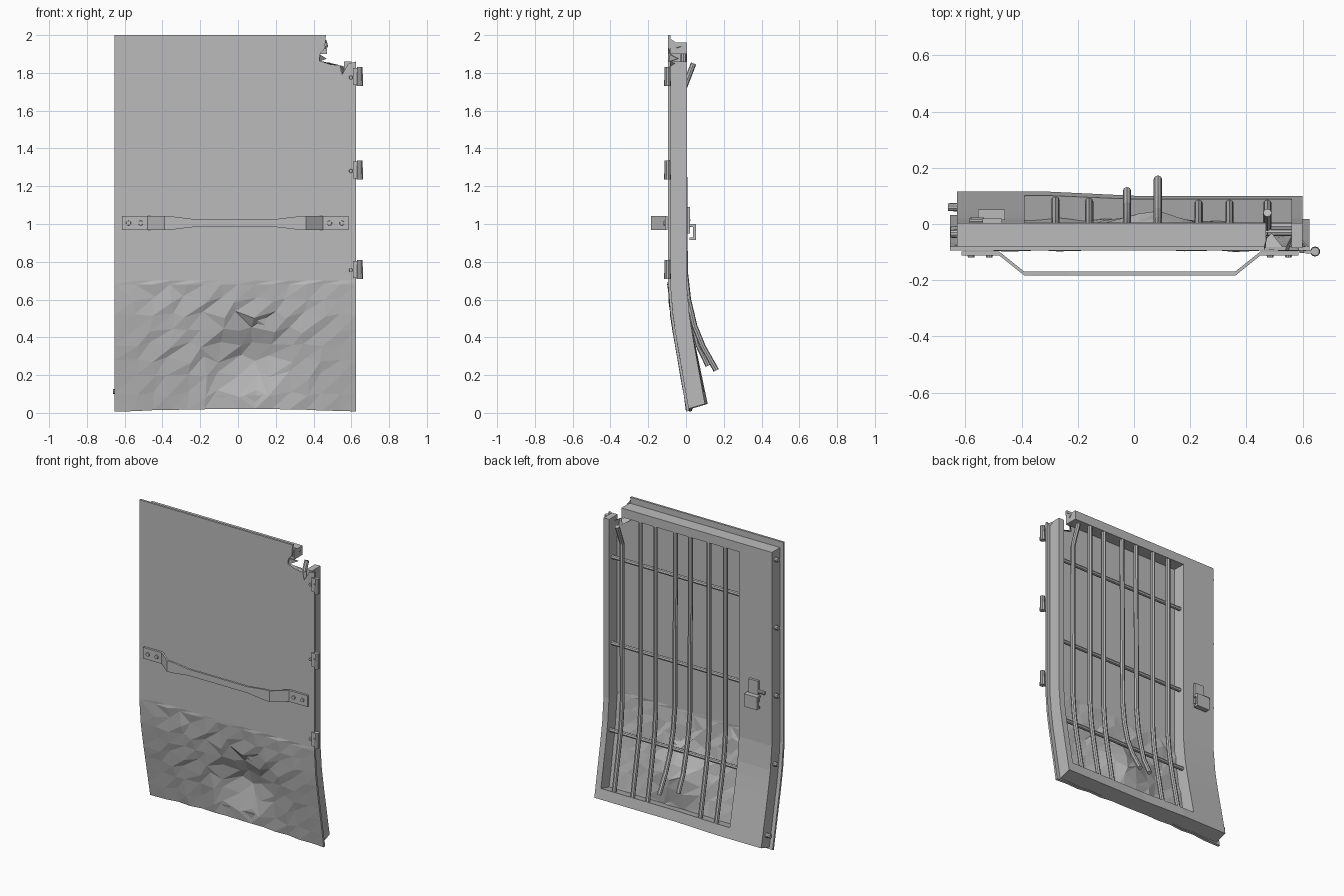
import bpy, bmesh, math
from mathutils import Vector, Matrix

if "Cube" in bpy.data.objects:
    bpy.data.objects.remove(bpy.data.objects["Cube"], do_unlink=True)

steel = bpy.data.materials.new("grey_steel")
steel.use_nodes = True
steel.diffuse_color = (0.5, 0.5, 0.5, 1)
steel.node_tree.nodes["Principled BSDF"].inputs["Base Color"].default_value = (0.5, 0.5, 0.5, 1)

PROFILE = [(0, .115), (.2, .075), (.4, .035), (.52, .015), (.68, 0)]   # height, push back
CUTS = [.1, .2, .28, .36, .44, .52, .6, .68]


def bend(v):
    """Kick the lower part of the door backwards."""
    z = max(v.z, 0)
    if z >= .68:
        return v.copy()
    for (z0, d0), (z1, d1) in zip(PROFILE, PROFILE[1:]):
        if z <= z1:
            d = d0 + (d1 - d0) * (z - z0) / (z1 - z0)
            break
    d *= 1 - .13 * min(1, max(0, (v.x + .3) / .3))
    return Vector((v.x, v.y + d, v.z + (v.y + .09) * .3 * (1 - z / .68)))


def dent(v):
    """Crumple the sheet around the struck area."""
    if v.z >= .69:
        return v.copy()
    edge = min(1, (.625 - v.x) * 4, (v.x + .655) * 4)
    n1 = math.sin(v.x * 37 + v.z * 51) * edge
    n2 = math.sin(v.x * 23 - v.z * 67 + 1) * edge
    hit = max(0, 1 - math.hypot(v.x - .07, (v.z - .29) * 1.1) / .23)
    wide = max(0, 1 - math.hypot(v.x - .05, v.z - .3) / .42)
    inside = .05 < v.z < .67
    w = Vector((v.x + (.02 * n2 if inside else 0),
                v.y + .07 * hit + .018 * wide + .006 * n1,
                v.z + (.018 * n1 if inside else 0)))
    if v.z < .05:
        w.z += .008 + .014 * math.cos(v.x * math.pi / 1.3)
    return bend(w)


def finish(name, bm, warp=None):
    if warp:
        for v in bm.verts:
            v.co = warp(v.co)
    bmesh.ops.recalc_face_normals(bm, faces=bm.faces)
    me = bpy.data.meshes.new(name)
    bm.to_mesh(me)
    bm.free()
    me.materials.append(steel)
    ob = bpy.data.objects.new(name, me)
    bpy.context.collection.objects.link(ob)
    return ob


def block(name, x, y, z, warp=bend, xcuts=(), zcuts=CUTS, tris=False):
    bm = bmesh.new()
    bmesh.ops.create_cube(bm, size=1)
    for v in bm.verts:
        v.co = [r[0] if c < 0 else r[1] for c, r in zip(v.co, (x, y, z))]
    for cuts, axis in ((xcuts, Vector((1, 0, 0))), (zcuts, Vector((0, 0, 1)))):
        for c in cuts:
            bmesh.ops.bisect_plane(bm, geom=bm.verts[:] + bm.edges[:] + bm.faces[:],
                                   plane_co=axis * c, plane_no=axis)
    if tris:
        bmesh.ops.triangulate(bm, faces=[f for f in bm.faces if abs(f.normal.y) > .5])
    return finish(name, bm, warp)


def stud(name, centre, radius, length, axis, warp=None, sides=10):
    bm = bmesh.new()
    bmesh.ops.create_cone(bm, cap_ends=True, segments=sides, radius1=radius,
                          radius2=radius * .85, depth=length)
    rot = Vector((0, 0, 1)).rotation_difference(Vector(axis)).to_matrix().to_4x4()
    bm.transform(Matrix.Translation(warp(Vector(centre)) if warp else Vector(centre)) @ rot)
    return finish(name, bm)


def rod(name, points, radius=.015):
    cu = bpy.data.curves.new(name + "_path", "CURVE")
    cu.dimensions = "3D"
    cu.bevel_depth, cu.bevel_resolution, cu.use_fill_caps = radius, 2, True
    sp = cu.splines.new("POLY")
    sp.use_smooth = False
    sp.points.add(len(points) - 1)
    for p, q in zip(sp.points, points):
        p.co = (*q, 1)
    tmp = bpy.data.objects.new(name + "_path", cu)
    bpy.context.collection.objects.link(tmp)
    bpy.context.view_layer.update()
    me = bpy.data.meshes.new_from_object(tmp.evaluated_get(bpy.context.evaluated_depsgraph_get()))
    bpy.data.objects.remove(tmp, do_unlink=True)
    me.name = name
    me.materials.clear()
    me.materials.append(steel)
    bpy.context.collection.objects.link(bpy.data.objects.new(name, me))


def plate(name, outline, thickness):
    """Flat outline pushed backwards into a thin plate."""
    bm = bmesh.new()
    f = bm.faces.new([bm.verts.new(p) for p in outline])
    ext = bmesh.ops.extrude_face_region(bm, geom=[f])
    for v in [g for g in ext["geom"] if isinstance(g, bmesh.types.BMVert)]:
        v.co.y += thickness
    return finish(name, bm)


# front sheet: clean upper part with a torn corner, crumpled lower part
tear = [(.625, 1.86), (.585, 1.85), (.55, 1.79), (.54, 1.84), (.49, 1.845),
        (.43, 1.865), (.435, 1.9), (.46, 1.93), (.465, 2)]
plate("upper_sheet", [(x, -.095, z) for x, z in [(-.655, .7), (.625, .7)] + tear + [(-.655, 2)]], .014)
columns = [-.54 + .09 * i for i in range(13)]
block("lower_sheet", (-.655, .625), (-.095, -.081), (0, .7), dent, columns, CUTS, True)

# torn flaps folded inwards
flaps = [[(.465, -.09, 1.98), (.46, -.09, 1.92), (.478, -.03, 1.94)],
         [(.43, -.09, 1.9), (.43, -.09, 1.86), (.47, -.045, 1.875)],
         [(.44, -.09, 1.862), (.53, -.09, 1.843), (.49, -.04, 1.83)],
         [(.54, -.09, 1.84), (.552, -.09, 1.79), (.57, -.03, 1.83)],
         [(.556, -.09, 1.79), (.62, -.09, 1.855), (.585, -.045, 1.85)]]
for i, f in enumerate(flaps):
    plate(f"torn_flap_{i + 1}", f, .008)

# rear frame and the hollow lock panel beside the bars
block("hinge_side_frame", (.56, .6), (-.085, .004), (.02, 1.86))
block("lock_side_panel", (-.63, -.39), (-.085, .004), (.02, 1.96), bend, (-.51,))
block("top_frame", (-.4, .47), (-.085, .004), (1.9, 1.96))
block("bottom_frame", (-.4, .58), (-.085, .004), (.02, .09), bend, (-.3, -.15, 0, .2, .4))

# upright bars, two snapped at the foot and one at the head
levels = [1.93, .8] + CUTS[::-1] + [.05]
snapped = {-.025: [(-.005, .75), (.01, .6), (.035, .48), (.065, .36), (.118, .25)],
           .085: [(-.005, .75), (.012, .6), (.045, .46), (.09, .35), (.16, .225)]}
for i, x in enumerate([-.28, -.16, -.025, .085, .23, .34, .475]):
    if x in snapped:
        path = [(x, -.013, 1.93)] + [(x, y, z) for y, z in snapped[x]]
    else:
        path = [bend(Vector((x, -.013, z))) for z in levels]
        if x > .4:
            path = [Vector((x, .04, 1.85)), Vector((x, -.01, 1.72))] + path[1:]
    rod(f"upright_bar_{i + 1}", path)

# cross bars
for i, z in enumerate([1.6, 1.03, .46]):
    rod(f"cross_bar_{i + 1}", [bend(Vector((x, -.03, z))) for x in (-.4, -.2, 0, .3, .57)], .013)

# cranked pull handle on the front
stations = [(-.615, -.098, .037), (-.48, -.098, .037), (-.39, -.17, .037), (-.34, -.17, .034),
            (-.235, -.17, .021), (.2, -.17, .021), (.31, -.17, .034), (.36, -.17, .037),
            (.45, -.098, .037), (.585, -.098, .037)]
bm = bmesh.new()
rings = [[bm.verts.new((x, y + a, 1.005 + b * h)) for a, b in ((0, -1), (0, 1), (-.014, 1), (-.014, -1))]
         for x, y, h in stations]
for r, s in zip(rings, rings[1:]):
    for k in range(4):
        bm.faces.new((r[k], r[(k + 1) % 4], s[(k + 1) % 4], s[k]))
bm.faces.new(rings[0])
bm.faces.new(rings[-1])
finish("pull_handle", bm)
for i, x in enumerate([-.58, -.515, .485, .55]):
    stud(f"handle_bolt_{i + 1}", (x, -.113, 1.005), .014, .012, (0, -1, 0))

# hinges on the +x edge
for i, z in enumerate([1.78, 1.285, .76]):
    stud(f"hinge_knuckle_{i + 1}", (.645, -.098, z), .018, .1, (0, 0, 1))
    block(f"hinge_leaf_{i + 1}", (.61, .645), (-.105, -.092), (z - .045, z + .045), None, (), ())
    stud(f"hinge_rivet_{i + 1}", (.598, -.098, z - .005), .011, .012, (0, -1, 0))

# bolts down the lock edge
for i, z in enumerate([1.9, 1.45, 1.0, .55, .1]):
    stud(f"edge_bolt_{i + 1}", (-.638, -.035, z), .016, .03 if z > .2 else .05, (-1, 0, 0), bend)

# latch on the lock panel
block("latch_plate", (-.54, -.47), (0, .02), (.95, 1.09), None, (), ())
block("latch_arm", (-.555, -.46), (.015, .052), (.985, 1.0), None, (), ())
block("latch_grip", (-.555, -.46), (.038, .052), (.915, .99), None, (), ())
block("latch_foot", (-.555, -.46), (.018, .045), (.915, .928), None, (), ())
stud("latch_pin", (-.56, .012, 1.02), .012, .05, (-1, 0, 0))
